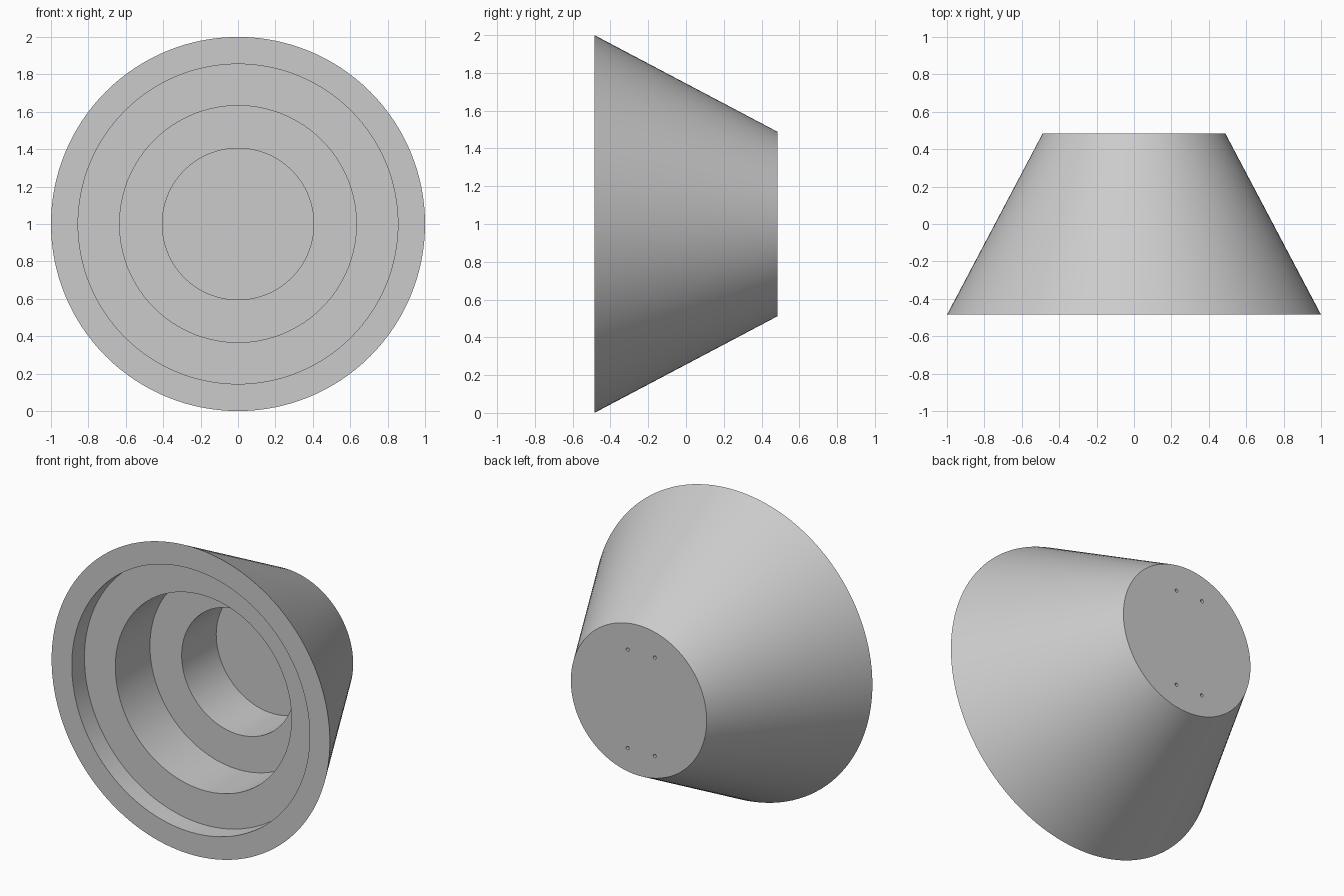
import bpy, math
from mathutils import Matrix

cube = bpy.data.objects.get("Cube")
if cube:
    bpy.data.objects.remove(cube, do_unlink=True)

import bmesh

SEGMENTS = 128
FRONT, BACK = -0.485, 0.485
CENTRE_Z = 1.0

grey = bpy.data.materials.new("plain grey")
grey.use_nodes = True
colour = (0.6, 0.6, 0.6, 1)
grey.diffuse_color = colour
grey.node_tree.nodes["Principled BSDF"].inputs["Base Color"].default_value = colour


def make_object(name, bm):
    bmesh.ops.recalc_face_normals(bm, faces=bm.faces)
    mesh = bpy.data.meshes.new(name)
    bm.to_mesh(mesh)
    bm.free()
    mesh.materials.append(grey)
    obj = bpy.data.objects.new(name, mesh)
    bpy.context.collection.objects.link(obj)
    return obj


# Tapered housing with a stepped recess: (radius, y) from back centre to recess floor
profile = [(0, BACK), (0.488, BACK), (1.0, FRONT),
           (0.855, FRONT), (0.855, FRONT + 0.13),
           (0.633, FRONT + 0.13), (0.633, FRONT + 0.485),
           (0.405, FRONT + 0.485), (0.405, FRONT + 0.84), (0, FRONT + 0.84)]
bm = bmesh.new()
verts = [bm.verts.new((r, y, CENTRE_Z)) for r, y in profile]
edges = [bm.edges.new(pair) for pair in zip(verts, verts[1:])]
bmesh.ops.spin(bm, geom=verts + edges, cent=(0, 0, CENTRE_Z), axis=(0, 1, 0),
               angle=math.tau, steps=SEGMENTS)
bmesh.ops.remove_doubles(bm, verts=bm.verts, dist=1e-4)
# Merge the centre fans into single flat discs
centres = [v for v in bm.verts if math.hypot(v.co.x, v.co.z - CENTRE_Z) < 0.01]
bmesh.ops.dissolve_verts(bm, verts=centres)
housing = make_object("housing", bm)

# Four small blind screw holes in the back
bm = bmesh.new()
for x in (-0.115, 0.08):
    for z in (-0.33, 0.31):
        place = Matrix.Translation((x, BACK, CENTRE_Z + z)) @ Matrix.Rotation(math.pi / 2, 4, 'X')
        bmesh.ops.create_cone(bm, cap_ends=True, segments=16, radius1=0.011,
                              radius2=0.011, depth=0.12, matrix=place)
cutter = make_object("screw_hole_cutter", bm)
cutter.hide_render = True
cutter.hide_set(True)

drill = housing.modifiers.new("screw holes", 'BOOLEAN')
drill.operation = 'DIFFERENCE'
drill.solver = 'EXACT'
drill.object = cutter

# Apply the holes, then smooth the curved walls and keep the rims sharp
bpy.ops.object.select_all(action='DESELECT')
bpy.context.view_layer.objects.active = housing
housing.select_set(True)
bpy.ops.object.modifier_apply(modifier=drill.name)
bpy.data.objects.remove(cutter, do_unlink=True)
bpy.ops.object.shade_smooth_by_angle(angle=math.radians(25))
